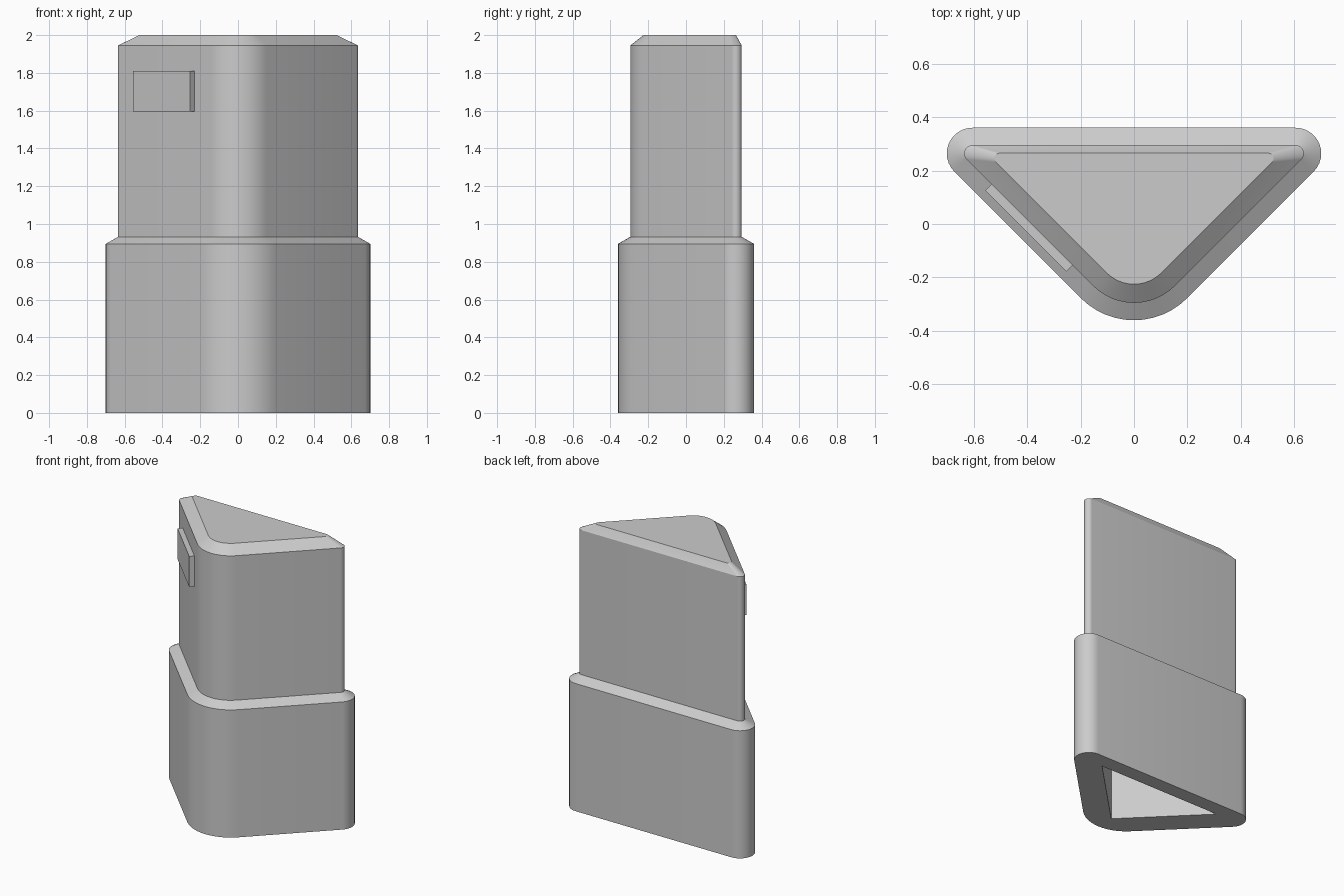
import bpy, bmesh
from math import sin, cos, pi, sqrt
from mathutils import Matrix, Vector

if "Cube" in bpy.data.objects:
    bpy.data.objects.remove(bpy.data.objects["Cube"])

grey = bpy.data.materials.new("light_grey")
grey.use_nodes = True
colour = (0.6, 0.6, 0.6, 1)
grey.diffuse_color = colour
grey.node_tree.nodes["Principled BSDF"].inputs["Base Color"].default_value = colour

STEPS = 12


def arc(cx, cy, r, start, end):
    angles = [start + (end - start) * i / STEPS for i in range(STEPS + 1)]
    return [(cx + r * cos(a), cy + r * sin(a)) for a in angles]


def outline(front_r, corner_r, back_y):
    """Rounded right-angled triangle with its blunt corner at the front."""
    front_y = -0.08
    cy = back_y - corner_r
    cx = cy - front_y + sqrt(2) * (front_r - corner_r)
    return (arc(0, front_y, front_r, -3 * pi / 4, -pi / 4)
            + arc(cx, cy, corner_r, -pi / 4, pi / 2)
            + arc(-cx, cy, corner_r, pi / 2, 5 * pi / 4))


def finish(bm, name):
    bmesh.ops.recalc_face_normals(bm, faces=bm.faces[:])
    mesh = bpy.data.meshes.new(name)
    bm.to_mesh(mesh)
    bm.free()
    mesh.materials.append(grey)
    obj = bpy.data.objects.new(name, mesh)
    bpy.context.collection.objects.link(obj)
    return obj


def loft(name, sections):
    """Skin a stack of (outline, height) sections and cap both ends."""
    bm = bmesh.new()
    rings = [[bm.verts.new((x, y, z)) for x, y in pts] for pts, z in sections]
    n = len(rings[0])
    for low, high in zip(rings, rings[1:]):
        for i in range(n):
            j = (i + 1) % n
            bm.faces.new((low[i], low[j], high[j], high[i]))
    bm.faces.new(rings[0])
    bm.faces.new(rings[-1])
    return finish(bm, name)


# Stepped body: wide base, sloped ledge, narrower upper part, bevelled top
base = outline(0.28, 0.096, 0.36)
upper = outline(0.215, 0.031, 0.295)
top = outline(0.145, 0.02, 0.265)
body = loft("body", [(base, 0), (base, 0.895), (upper, 0.932),
                     (upper, 1.945), (top, 2)])

# Sharp triangular hollow in the underside
hollow = [(0, -0.23), (0.485, 0.255), (-0.485, 0.255)]
cutter = loft("hollow_cutter", [(hollow, -0.1), (hollow, 0.9)])
cut = body.modifiers.new("hollow", "BOOLEAN")
cut.operation = "DIFFERENCE"
cut.solver = "EXACT"
cut.object = cutter
bpy.context.view_layer.objects.active = body
body.select_set(True)
bpy.ops.object.modifier_apply(modifier=cut.name)
bpy.data.objects.remove(cutter)
bpy.ops.object.shade_smooth_by_angle(angle=0.35)

# Raised plate on the front right wall
bm = bmesh.new()
bmesh.ops.create_cube(bm, size=1, matrix=Matrix.Translation((-0.391, -0.0125, 1.703))
                      @ Matrix.Rotation(-pi / 4, 4, "Z")
                      @ Matrix.Diagonal(Vector((0.428, 0.04, 0.215, 1))))
finish(bm, "wall_plate")
